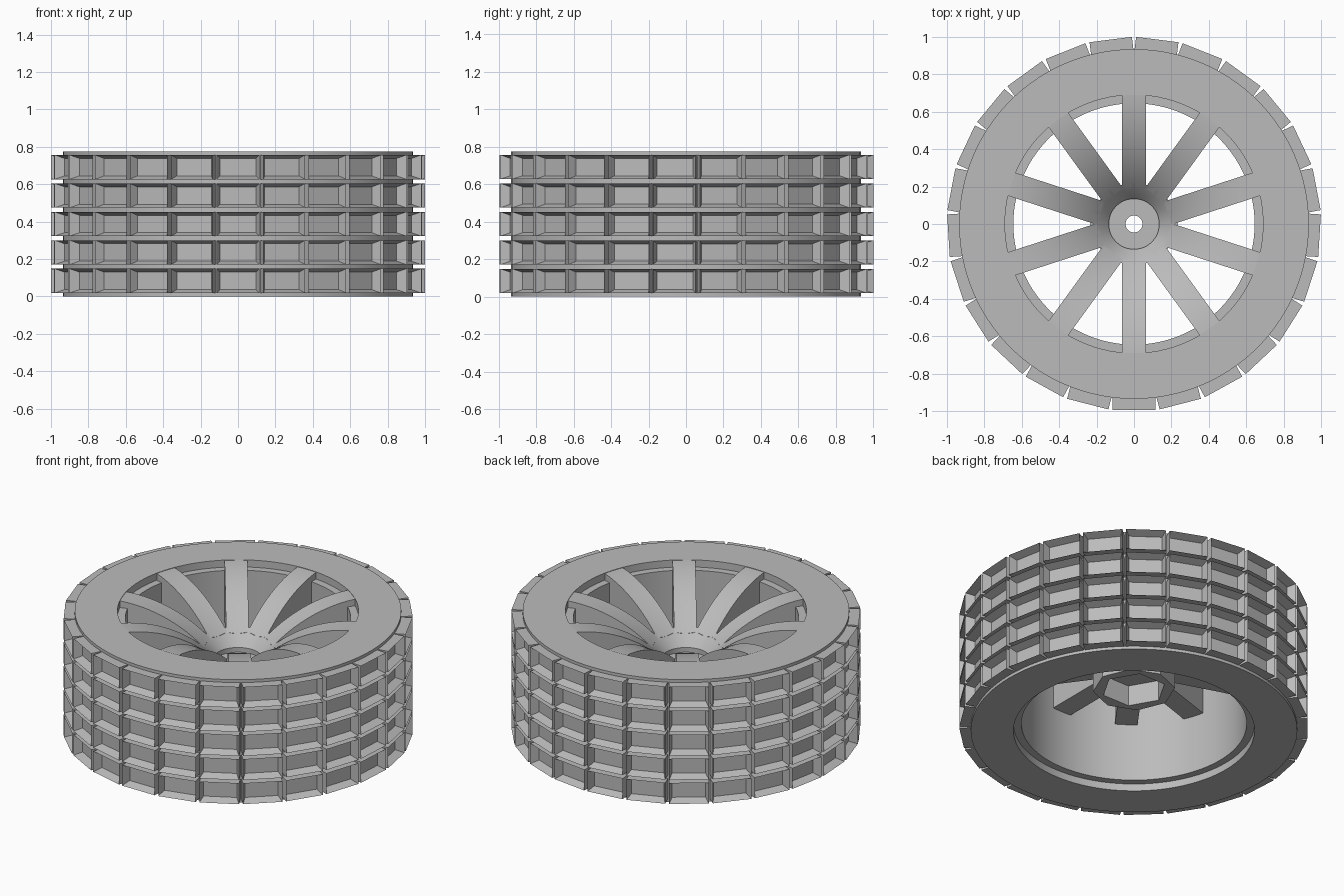
import bpy, bmesh
from math import sin, cos, pi, sqrt, hypot, radians
from mathutils import Matrix, Vector

if "Cube" in bpy.data.objects:
    bpy.data.objects.remove(bpy.data.objects["Cube"], do_unlink=True)

HEIGHT = 0.775
BODY_R = 0.935
FACE_R = 0.994      # outer flat of the tread blocks
BLOCKS = 25
SPOKES = 10

grey = bpy.data.materials.new("wheel grey")
grey.use_nodes = True
colour = (0.5, 0.5, 0.5, 1)
grey.diffuse_color = colour
grey.node_tree.nodes["Principled BSDF"].inputs["Base Color"].default_value = colour


def finish(bm, name):
    """Turn a bmesh into an object, smooth except across sharp edges."""
    bmesh.ops.recalc_face_normals(bm, faces=bm.faces)
    for f in bm.faces:
        f.smooth = True
    for e in bm.edges:
        e.smooth = e.calc_face_angle(pi) < radians(30)
    mesh = bpy.data.meshes.new(name)
    bm.to_mesh(mesh)
    bm.free()
    mesh.materials.append(grey)
    ob = bpy.data.objects.new(name, mesh)
    bpy.context.collection.objects.link(ob)
    return ob


def polygon_radius(r, sides, a):
    """Distance to the edge of a regular polygon, or r for a circle."""
    if not sides:
        return r
    half = pi / sides
    return r * cos(half) / cos(a % (2 * half) - half)


def lathe(name, profile, segments):
    """Spin a closed profile of (radius, height, sides) about z."""
    bm = bmesh.new()
    rings = []
    for i in range(segments):
        a = 2 * pi * i / segments
        ring = []
        for r, z, sides in profile:
            d = polygon_radius(r, sides, a)
            ring.append(bm.verts.new((d * cos(a), d * sin(a), z)))
        rings.append(ring)
    n = len(profile)
    for i, ring in enumerate(rings):
        nxt = rings[(i + 1) % segments]
        for j in range(n):
            k = (j + 1) % n
            bm.faces.new((ring[j], nxt[j], nxt[k], ring[k]))
    return finish(bm, name)


def funnel(r):
    """Height of the dished wheel face at radius r."""
    arc = 0.788
    return HEIGHT - arc + sqrt(arc ** 2 - (0.75 - r) ** 2)


# Tyre body with stepped rim openings
lip, barrel, step = 0.69, 0.645, 0.045
lathe("tyre_body", [(BODY_R, 0, 0), (BODY_R, HEIGHT, 0), (lip, HEIGHT, 0),
                    (lip, HEIGHT - step, 0), (barrel, HEIGHT - step, 0),
                    (barrel, step, 0), (lip, step, 0), (lip, 0, 0)], 100)

# Tread rows: flat blocks, each with a sunken pocket
pitch = 2 * pi / BLOCKS
inner = 0.91
for row in range(5):
    bm = bmesh.new()
    z = HEIGHT / 2 + (row - 2) * 0.152
    for i in range(BLOCKS):
        size = Matrix.Diagonal((FACE_R - inner, 0.228, 0.13, 1))
        turn = Matrix.Rotation(-pi / 2 + i * pitch, 4, "Z")
        place = turn @ Matrix.Translation(((FACE_R + inner) / 2, 0, z))
        made = bmesh.ops.create_cube(bm, size=1, matrix=place @ size)
        out = (turn @ Vector((1, 0, 0, 0))).to_3d()
        faces = {f for v in made["verts"] for f in v.link_faces}
        for f in faces:
            f.normal_update()
        front = max(faces, key=lambda f: f.normal.dot(out))
        bmesh.ops.inset_individual(bm, faces=[front], thickness=0.026)
        bmesh.ops.translate(bm, verts=front.verts, vec=-out * 0.05)
    finish(bm, f"tread_row_{row + 1}")

# Spokes: flat underneath, curving down into the hub on top
spoke_bottom, half_width, start, end, steps = 0.41, 0.065, 0.19, 0.705, 16
for s in range(SPOKES):
    bm = bmesh.new()
    turn = Matrix.Rotation(pi / 2 + s * 2 * pi / SPOKES, 4, "Z")
    sections = []
    for i in range(steps + 1):
        x = start + (end - start) * i / steps
        section = []
        for y in (-half_width, 0, half_width):
            top = funnel(min(hypot(x, y), 0.74)) - 0.0005
            section.append(bm.verts.new(turn @ Vector((x, y, top))))
        for y in (half_width, -half_width):
            section.append(bm.verts.new(turn @ Vector((x, y, spoke_bottom))))
        sections.append(section)
    for a, b in zip(sections, sections[1:]):
        for j in range(5):
            k = (j + 1) % 5
            bm.faces.new((a[j], a[k], b[k], b[j]))
    bm.faces.new(sections[0])
    bm.faces.new(sections[-1])
    finish(bm, f"spoke_{s + 1}")

# Hub: funnel with a round counterbore and an axle hole
hub_r, bore, hole = 0.22, 0.135, 0.045
slope = [(r, funnel(r), 0) for r in (hub_r, 0.2, 0.18, 0.155, bore)]
lathe("hub", [(hole, 0.4, 0), (hub_r, 0.4, 0)] + slope
      + [(bore, 0.45, 0), (hole, 0.45, 0)], 48)

# Hub socket below: eight-sided outside, six-sided inside
lathe("hub_socket", [(0.235, 0.27, 8), (0.235, 0.415, 8),
                     (0.185, 0.415, 6), (0.185, 0.27, 6)], 24)
